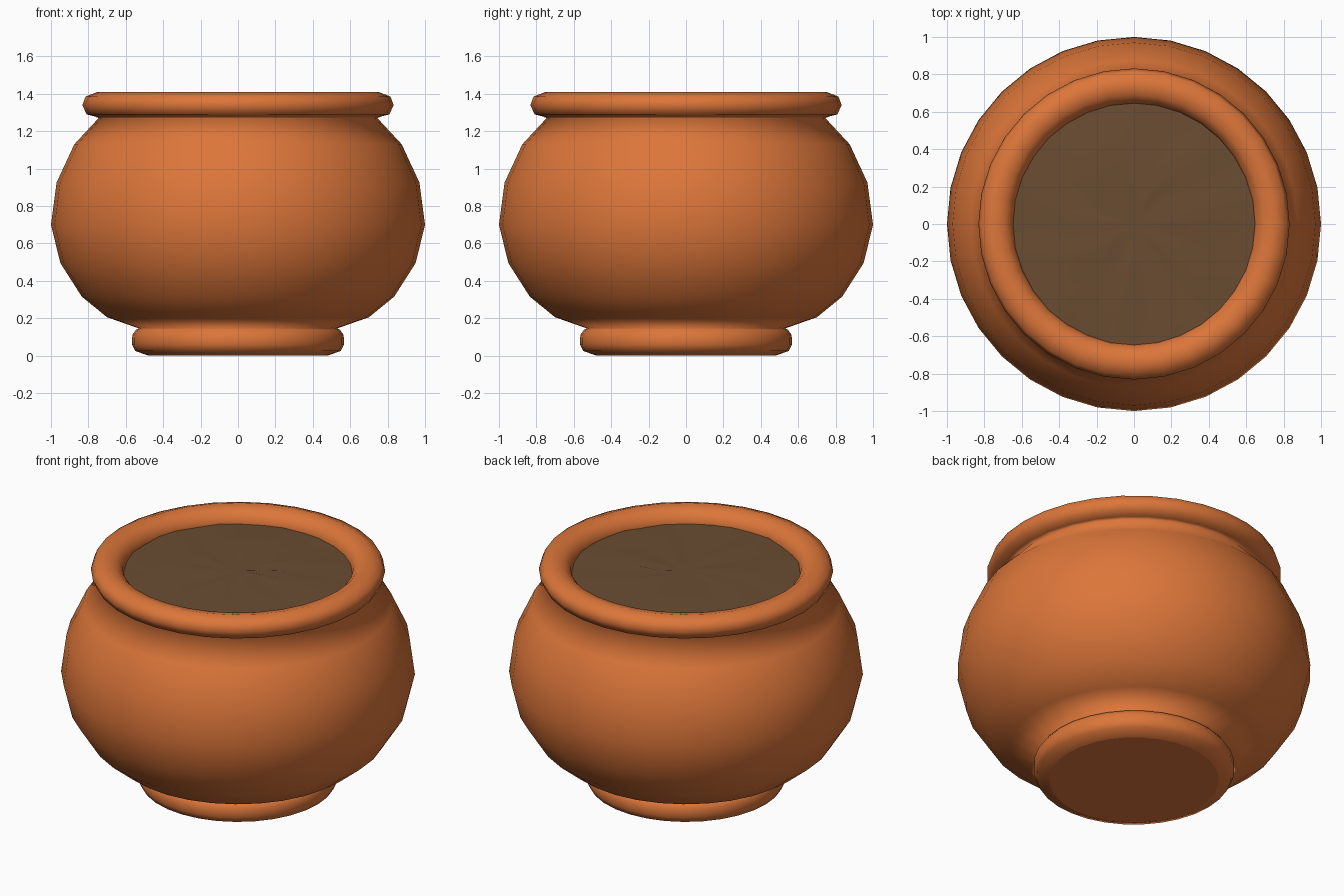
import bpy, bmesh, math, random

if "Cube" in bpy.data.objects:
    bpy.data.objects.remove(bpy.data.objects["Cube"])

random.seed(4)
SIDES = 32


def material(name, rgb):
    m = bpy.data.materials.new(name)
    m.diffuse_color = (*rgb, 1.0)
    m.use_nodes = True
    m.node_tree.nodes["Principled BSDF"].inputs["Base Color"].default_value = m.diffuse_color
    return m


def lathe(name, profile, mat, cap_start=False, cap_end=False, jitter=0.0):
    """Revolve (radius, height) points around z, from bottom/outside upward."""
    bm = bmesh.new()
    rings = []
    for r, z in profile:
        rings.append([bm.verts.new((r * math.sin(2 * math.pi * i / SIDES),
                                    -r * math.cos(2 * math.pi * i / SIDES),
                                    z + random.uniform(-jitter, jitter)))
                      for i in range(SIDES)])
    for a, b in zip(rings, rings[1:]):
        for i in range(SIDES):
            j = (i + 1) % SIDES
            bm.faces.new((a[i], a[j], b[j], b[i])).smooth = True
    if cap_start:
        bm.faces.new(rings[0][::-1]).smooth = False
    if cap_end:
        mid = bm.verts.new((0, 0, profile[-1][1]))
        for i in range(SIDES):
            bm.faces.new((rings[-1][i], rings[-1][(i + 1) % SIDES], mid)).smooth = True
    bm.normal_update()
    me = bpy.data.meshes.new(name)
    bm.to_mesh(me)
    bm.free()
    me.materials.append(mat)
    ob = bpy.data.objects.new(name, me)
    bpy.context.collection.objects.link(ob)
    return ob


clay = material("terracotta", (0.716, 0.181, 0.042))
earth = material("dark soil", (0.144, 0.074, 0.032))

# Pot: foot ring, round belly, rolled rim and the inner lip
lathe("pot", [
    (0.48, 0.0), (0.55, 0.025), (0.567, 0.06), (0.565, 0.11), (0.545, 0.138), (0.53, 0.145),
    (0.70, 0.205), (0.835, 0.315), (0.95, 0.495), (1.0, 0.70), (0.97, 0.925),
    (0.875, 1.13), (0.745, 1.27),
    (0.765, 1.278), (0.81, 1.29), (0.832, 1.34), (0.815, 1.385), (0.75, 1.41),
    (0.69, 1.395), (0.655, 1.36), (0.645, 1.32), (0.65, 1.27)],
    clay, cap_start=True)

# Soil: slightly uneven disc just below the rim
lathe("soil", [(0.67, 1.325), (0.5, 1.33), (0.33, 1.335), (0.16, 1.335)],
      earth, cap_end=True, jitter=0.006)
